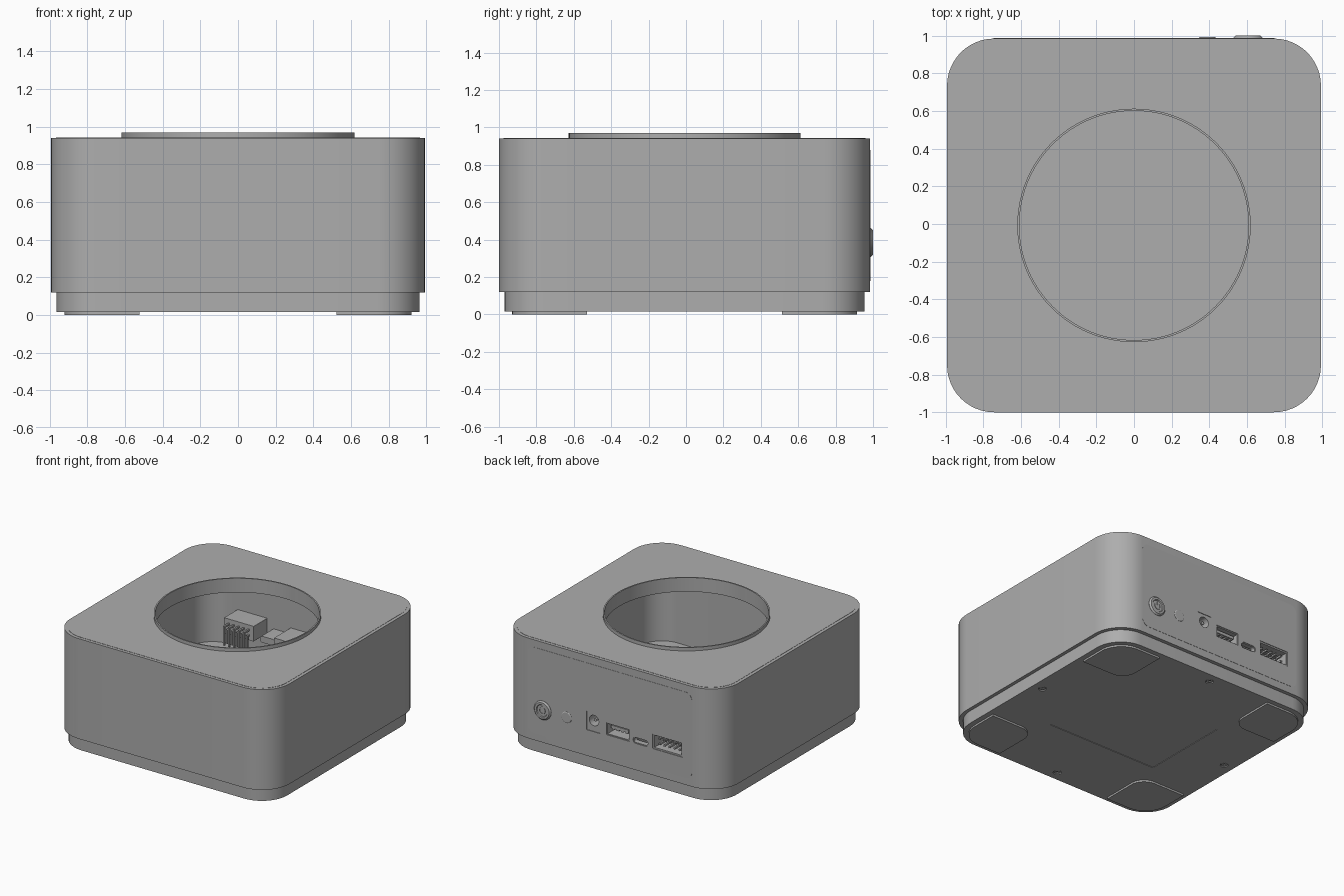
import bpy, bmesh
from math import sin, cos, pi, radians

cube = bpy.data.objects.get("Cube")
if cube:
    bpy.data.objects.remove(cube, do_unlink=True)

grey = bpy.data.materials.new("plain_grey")
grey.use_nodes = True
GREY = (0.42, 0.42, 0.42, 1)
grey.diffuse_color = GREY
grey.node_tree.nodes["Principled BSDF"].inputs["Base Color"].default_value = GREY

CY = -0.0075    # centre of the case in y
BACK = 0.985    # back face of the case


def circle(r, cx=0, cy=0, n=48):
    return [(cx + r * cos(2 * pi * i / n), cy + r * sin(2 * pi * i / n)) for i in range(n)]


def rounded(hx, hy, radii, cx=0, cy=0, n=12):
    """Rounded rectangle; radii is one value or four (++, -+, --, +-)."""
    if not isinstance(radii, tuple):
        radii = (radii,) * 4
    pts = []
    for k, (sx, sy) in enumerate([(1, 1), (-1, 1), (-1, -1), (1, -1)]):
        r = radii[k]
        for i in range(n + 1 if r else 1):
            a = pi / 2 * (k + i / n)
            pts.append((cx + sx * (hx - r) + r * cos(a), cy + sy * (hy - r) + r * sin(a)))
    return pts


def loft(name, sections, axis="z"):
    """Joins (outline, height) sections along an axis and caps both ends."""
    bm = bmesh.new()
    rings = []
    for outline, w in sections:
        rings.append([bm.verts.new((u, v, w) if axis == "z" else (u, w, v)) for u, v in outline])
    for a, b in zip(rings, rings[1:]):
        for i in range(len(a)):
            j = (i + 1) % len(a)
            bm.faces.new((a[i], a[j], b[j], b[i]))
    bm.faces.new(rings[0])
    bm.faces.new(rings[-1])
    bmesh.ops.recalc_face_normals(bm, faces=bm.faces)
    mesh = bpy.data.meshes.new(name)
    bm.to_mesh(mesh)
    bm.free()
    obj = bpy.data.objects.new(name, mesh)
    mesh.materials.append(grey)
    bpy.context.collection.objects.link(obj)
    return obj


def prism(name, outline, lo, hi, axis="z"):
    return loft(name, [(outline, lo), (outline, hi)], axis)


def activate(obj):
    bpy.ops.object.select_all(action="DESELECT")
    obj.select_set(True)
    bpy.context.view_layer.objects.active = obj


def cut(obj, cutters, keep=False):
    activate(obj)
    for c in cutters:
        c.hide_render = True
        mod = obj.modifiers.new("cut", "BOOLEAN")
        mod.operation, mod.solver, mod.object = "DIFFERENCE", "EXACT", c
        bpy.ops.object.modifier_apply(modifier=mod.name)
    if not keep:
        for c in cutters:
            bpy.data.objects.remove(c, do_unlink=True)


# Case: rounded hollow shell with a round opening, thin lid and back panel
case = prism("case", rounded(0.993, 0.9925, 0.25, 0, CY), 0.12, 0.94)
cut(case, [prism("cavity", rounded(0.943, 0.9425, 0.2, 0, CY), 0.16, 0.89),
           prism("opening", circle(0.615, 0, CY, 96), 0.8, 1.1)])
lid = prism("lid_inlay", rounded(0.967, 0.967, 0.225, 0, CY), 0.935, 0.942)
cut(lid, [prism("opening", circle(0.615, 0, CY, 96), 0.8, 1.1)])
panel = prism("back_panel", rounded(0.745, 0.35, 0.06, 0, 0.53), BACK - 0.005, BACK + 0.002, "y")

# Collar around the opening
collar = prism("collar", circle(0.62, 0, CY, 96), 0.855, 0.97)
cut(collar, [prism("bore", circle(0.609, 0, CY, 96), 0.7, 1.1)])

# Base with shallow central recess and four screw holes
base = prism("base", rounded(0.965, 0.9625, 0.23, 0, CY), 0.015, 0.13)
screws = [(0.88, 0), (-0.88, 0), (0, 0.88), (0, -0.88)]
cutters = [prism("recess", rounded(0.5, 0.37, 0, 0, CY), 0, 0.019)]
cutters += [prism("screw_hole", circle(0.03, x, y + CY, 24), 0, 0.03) for x, y in screws]
cut(base, cutters)
for x, y in screws:
    head = prism("screw", circle(0.024, x, y + CY, 24), 0.018, 0.04)
    cut(head, [prism("socket", circle(0.011, x, y + CY, 6), 0, 0.026)])

# Corner feet: wide outer radius, smaller inner radius, sharp free ends
for k, (sx, sy) in enumerate([(1, 1), (-1, 1), (-1, -1), (1, -1)]):
    radii = [0, 0, 0, 0]
    radii[k], radii[(k + 2) % 4] = 0.19, 0.12
    prism("foot", rounded(0.2, 0.2, tuple(radii), sx * 0.722, sy * 0.722 + CY), 0, 0.017)

# Port housings: x, z, half width, half height, corner radius, inner depth, rim
ports = {
    "power_socket": (0.145, 0.41, 0.065, 0.077, 0.004, 0.72, 0),
    "wide_port": (-0.075, 0.39, 0.105, 0.05, 0.004, 0.72, 0.008),
    "small_port": (-0.28, 0.365, 0.068, 0.026, 0.024, 0.78, 0.006),
    "pin_header": (-0.525, 0.40, 0.135, 0.062, 0.004, 0.76, 0.012),
}
wall_cutters = [prism("port_cut", rounded(hx, hz, r, x, z), 0.9, 1.1, "y")
                for x, z, hx, hz, r, depth, rim in ports.values()]
cut(case, wall_cutters, keep=True)
cut(panel, wall_cutters)
for name, (x, z, hx, hz, r, depth, rim) in ports.items():
    housing = prism(name, rounded(hx, hz, r, x, z), depth, BACK - 0.003, "y")
    if rim:
        hole = rounded(hx - rim, hz - rim, max(r - rim, 0.001), x, z)
    else:
        hole = circle(0.043, x, z + 0.012, 32)
    cut(housing, [prism("pocket", hole, 0.86, 1.1, "y")])

# Contacts inside the ports
x, z = ports["power_socket"][:2]
prism("socket_pin", circle(0.013, x, z + 0.012, 16), 0.85, 0.965, "y")
x, z = ports["wide_port"][:2]
prism("wide_port_tongue", rounded(0.08, 0.012, 0.001, x, z + 0.015), 0.85, 0.965, "y")
for i in range(4):
    prism("wide_port_contact", rounded(0.01, 0.005, 0, x - 0.06 + 0.04 * i, z - 0.004), 0.85, 0.96, "y")
x, z = ports["small_port"][:2]
prism("small_port_tongue", rounded(0.045, 0.005, 0.001, x, z), 0.85, 0.965, "y")

# Header pins: straight towards the back, bent down inside the case
x, z = ports["pin_header"][:2]
for i in range(5):
    px = x + (i - 2) * 0.045
    for row in (-1, 1):
        pz = z + row * 0.022
        inner = 0.72 - 0.02 * row
        prism("header_pin", rounded(0.007, 0.007, 0, px, pz), inner, 0.965, "y")
        prism("header_leg", rounded(0.007, 0.007, 0, px, inner), 0.27, pz + 0.007)

# Round buttons on the back
x, z = 0.606, 0.385
button = [(0.077, 0.97), (0.077, BACK + 0.004), (0.066, 1.0), (0.05, 1.0), (0.046, 0.993)]
loft("power_button", [(circle(r, x, z), y) for r, y in button], "y")
angles = [radians(130 + 280 * i / 20) for i in range(21)]
arc = [(x + 0.028 * cos(a), z + 0.028 * sin(a)) for a in angles]
arc += [(x + 0.022 * cos(a), z + 0.022 * sin(a)) for a in reversed(angles)]
prism("power_mark_arc", arc, 0.99, 0.997, "y")
prism("power_mark_bar", rounded(0.003, 0.014, 0, x, z + 0.022), 0.99, 0.997, "y")
small = [(0.046, 0.97), (0.046, BACK + 0.004), (0.04, 0.993)]
loft("small_button", [(circle(r, 0.39, z), y) for r, y in small], "y")

# Smooth the rounded sides, keep the edges sharp
for obj in list(bpy.context.scene.objects):
    if obj.type == "MESH":
        activate(obj)
        bpy.ops.object.shade_smooth_by_angle(angle=radians(30))
